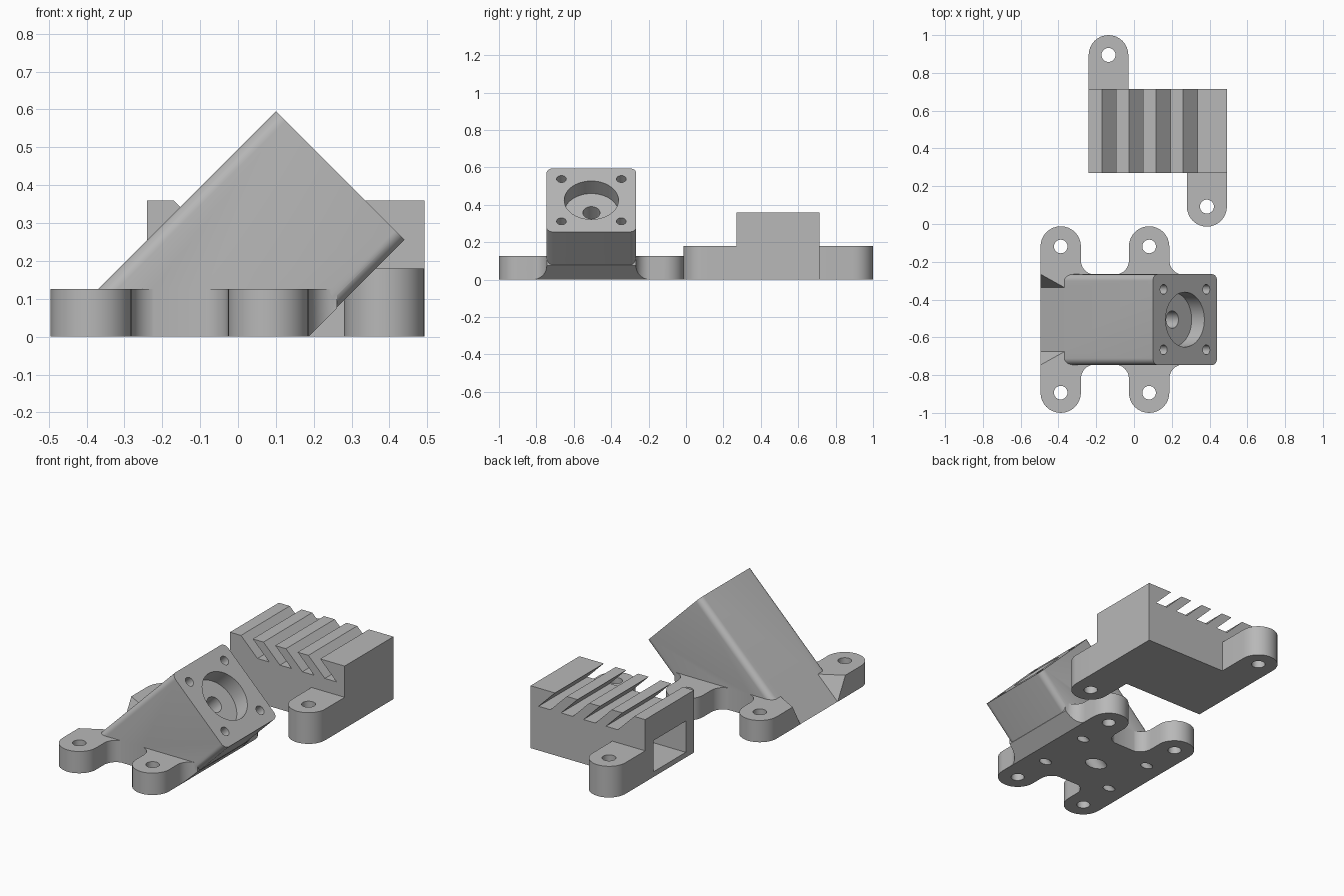
import bpy, bmesh, math
from mathutils import Vector

if "Cube" in bpy.data.objects:
    bpy.data.objects.remove(bpy.data.objects["Cube"])

grey = bpy.data.materials.new("grey_plastic")
grey.diffuse_color = (0.48, 0.48, 0.48, 1)
grey.use_nodes = True
grey.node_tree.nodes["Principled BSDF"].inputs["Base Color"].default_value = grey.diffuse_color
X, Y, Z = Vector((1, 0, 0)), Vector((0, 1, 0)), Vector((0, 0, 1))


def arc(cx, cy, r, a0, a1, n=16):
    """Points on an arc, angles in degrees."""
    step = (a1 - a0) / n
    return [(cx + r * math.cos(math.radians(a0 + step * i)),
             cy + r * math.sin(math.radians(a0 + step * i))) for i in range(n + 1)]


def circle(cx, cy, r, n=32):
    return arc(cx, cy, r, 0, 360, n)[:-1]


def rect(x0, x1, y0, y1):
    return [(x0, y0), (x1, y0), (x1, y1), (x0, y1)]


def prism(name, pts, t0, t1, frame=(Vector(), X, Y, Z)):
    """Extrude a 2D outline along the third axis of a frame."""
    o, u, v, n = frame
    bm = bmesh.new()
    lo, hi = [[bm.verts.new(o + u * a + v * b + n * t) for a, b in pts] for t in (t0, t1)]
    bm.faces.new(lo)
    bm.faces.new(hi)
    for i in range(len(pts)):
        j = (i + 1) % len(pts)
        bm.faces.new((lo[i], lo[j], hi[j], hi[i]))
    bmesh.ops.recalc_face_normals(bm, faces=bm.faces)
    me = bpy.data.meshes.new(name)
    bm.to_mesh(me)
    bm.free()
    me.materials.append(grey)
    ob = bpy.data.objects.new(name, me)
    bpy.context.collection.objects.link(ob)
    return ob


def combine(ob, other, op='DIFFERENCE'):
    """Boolean with a helper, then remove the helper."""
    bpy.context.view_layer.objects.active = ob
    m = ob.modifiers.new("bool", 'BOOLEAN')
    m.operation, m.solver, m.object = op, 'EXACT', other
    bpy.ops.object.modifier_apply(modifier=m.name)
    bpy.data.objects.remove(other)


def smooth(ob):
    bpy.ops.object.select_all(action='DESELECT')
    ob.select_set(True)
    bpy.context.view_layer.objects.active = ob
    bpy.ops.object.shade_smooth_by_angle(angle=math.radians(30))


# ---- Tilted mount: base plate with four lugs ----
CY, R, F = -0.506, 0.107, 0.075
base_frame = (Vector((0, CY, 0)), X, Y, Z)
lugs, lug_y, side = (-0.388, 0.08), 0.387, 0.238
half = arc(lugs[0], lug_y, R, 180, 0)
half += arc(lugs[0] + R + F, side + F, F, 180, 270, 10)
half += arc(lugs[1] - R - F, side + F, F, 270, 360, 10)
half += arc(lugs[1], lug_y, R, 180, 0)
half += arc(lugs[1] + R + F, side + F, F, 180, 270, 10)
outline = half + [(x, -y) for x, y in reversed(half)]
mount = prism("tilted_mount", outline, -0.05, 0.126, base_frame)

# Frame of the 45 degree column: centred on its top face
s = math.sqrt(0.5)
tilt = (Vector((0.27, CY, 0.425)), Y, Vector((-s, 0, s)), Vector((s, 0, s)))
# Trim the plate under the column and clear its sloping top
combine(mount, prism("cut", rect(-1, 1, -0.8, -0.2415), -2, 1, tilt))
combine(mount, prism("cut", [(-0.162, 0.23), (0.162, 0.23), (0.296, 0.40), (-0.296, 0.40)],
                     -2, 1, tilt))

# Column with rounded long edges
c, r = 0.205, 0.035
section = [p for k, (a, b) in enumerate([(c, c), (-c, c), (-c, -c), (c, -c)])
           for p in arc(a, b, r, 90 * k, 90 * k + 90, 8)]
combine(mount, prism("column", section, -1.2, 0, tilt), 'UNION')
combine(mount, prism("cut", rect(-3, 3, -3, 3), -2, 0))

# Bore, shaft hole and four screw holes along the column
combine(mount, prism("cut", circle(0, 0, 0.145, 48), -0.095, 0.1, tilt))
combine(mount, prism("cut", circle(0, 0, 0.046), -1.2, 0.05, tilt))
for a in (-0.16, 0.16):
    for b in (-0.16, 0.16):
        combine(mount, prism("cut", circle(a, b, 0.026, 24), -1.2, 0.1, tilt))
# Lug holes
for x in lugs:
    for y in (-lug_y, lug_y):
        combine(mount, prism("cut", circle(x, y, 0.036), -0.1, 0.3, base_frame))
smooth(mount)

# ---- Grooved block: profile with slanted slots, extruded along y ----
top, floor, d = 0.36, 0.255, 0.105
profile = [(-0.24, 0), (-0.24, top)]
for i in range(4):
    g = -0.17 + 0.1435 * i
    profile += [(g, top), (g + d, floor), (g + d + 0.075, floor), (g + 0.075, top)]
profile += [(0.492, top), (0.492, 0)]
block = prism("grooved_block", profile, 0.27, 0.715, (Vector(), X, Z, Y))

# Two lugs on opposite corners
lug_back = [(-0.24, 0.6)] + arc(-0.135, 0.895, 0.105, 180, 0) + [(-0.03, 0.6)]
lug_front = [(0.492, 0.4)] + arc(0.386, 0.092, 0.106, 0, -180) + [(0.28, 0.4)]
for pts in (lug_back, lug_front):
    combine(block, prism("lug", pts, 0, 0.18), 'UNION')
for x, y in ((-0.135, 0.895), (0.386, 0.092)):
    combine(block, prism("cut", circle(x, y, 0.037), -0.1, 0.3))
# Rectangular pocket from the left end
combine(block, prism("cut", rect(0.345, 0.64, 0.03, 0.21), -0.4, 0.42, (Vector(), Y, Z, X)))
smooth(block)
